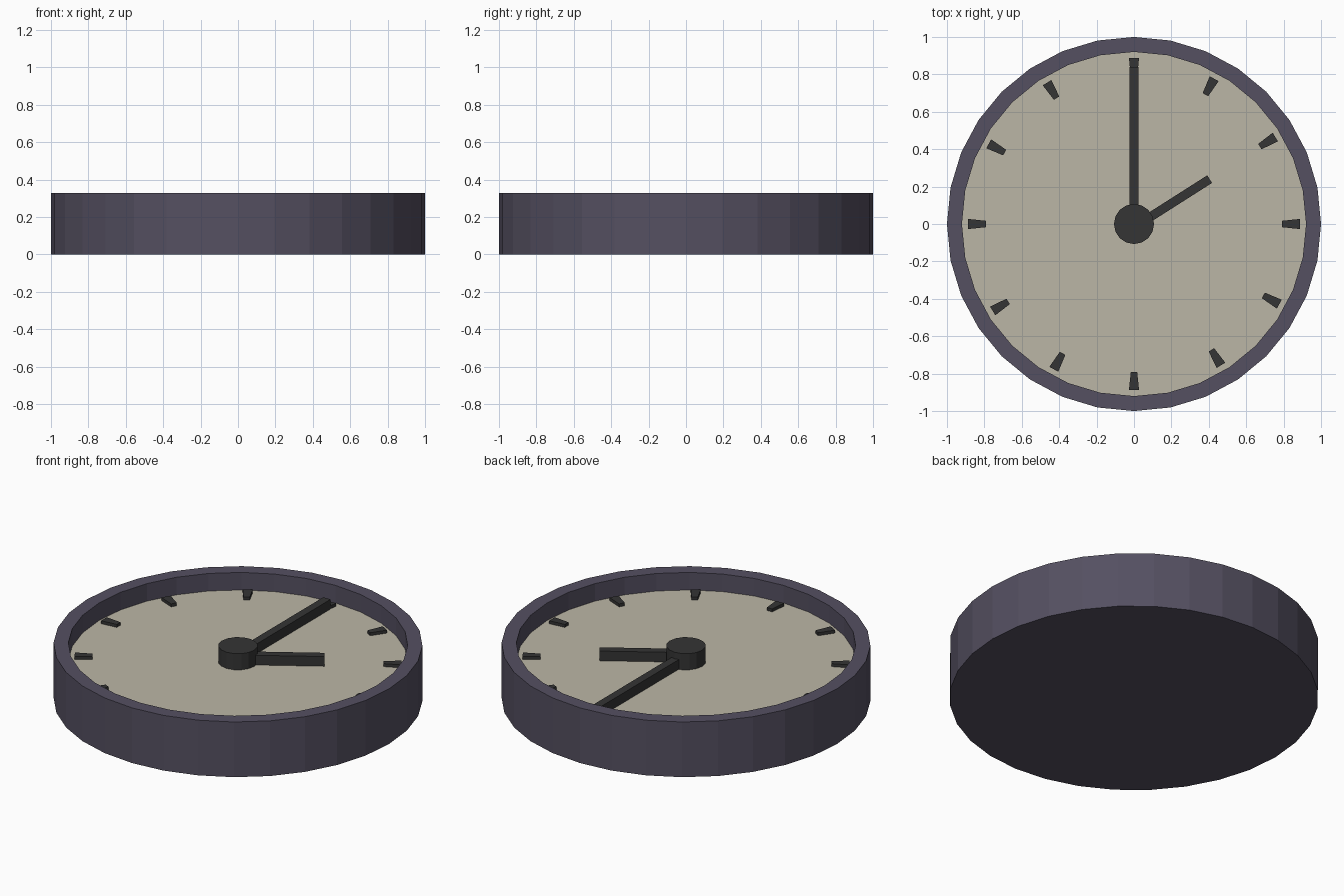
import bpy, bmesh
from math import sin, cos, radians, pi
from mathutils import Matrix

if "Cube" in bpy.data.objects:
    bpy.data.objects.remove(bpy.data.objects["Cube"])

FLOOR = 0.225   # height of the dial
TOP = 0.33      # height of the rim


def material(name, rgb):
    m = bpy.data.materials.new(name)
    m.diffuse_color = (*rgb, 1)
    m.use_nodes = True
    m.node_tree.nodes["Principled BSDF"].inputs["Base Color"].default_value = m.diffuse_color
    return m


case_mat = material("case_purple", (0.09, 0.08, 0.12))
dial_mat = material("dial_cream", (0.50, 0.47, 0.38))
dark_mat = material("dark_grey", (0.035, 0.035, 0.035))


def finish(name, bm, *mats):
    bmesh.ops.recalc_face_normals(bm, faces=bm.faces)
    mesh = bpy.data.meshes.new(name)
    bm.to_mesh(mesh)
    bm.free()
    for m in mats:
        mesh.materials.append(m)
    ob = bpy.data.objects.new(name, mesh)
    bpy.context.collection.objects.link(ob)
    return ob


def lathe(name, profile, sides, *mats):
    """Stack rings of (radius, z), closing both ends with flat caps."""
    bm = bmesh.new()
    rings = [[bm.verts.new((r * cos(2 * pi * i / sides), r * sin(2 * pi * i / sides), z))
              for i in range(sides)] for r, z in profile]
    for a, b in zip(rings, rings[1:]):
        for i in range(sides):
            j = (i + 1) % sides
            bm.faces.new((a[i], a[j], b[j], b[i]))
    bm.faces.new(rings[0][::-1])
    cap = bm.faces.new(rings[-1])
    cap.material_index = len(mats) - 1
    return finish(name, bm, *mats)


def bar(name, start, end, w0, w1, z0, z1, angle, shift=0.0):
    """Tapered bar pointing along +y, then turned clockwise by angle degrees."""
    bm = bmesh.new()
    outline = [(-w0 / 2, start), (w0 / 2, start), (w1 / 2, end), (-w1 / 2, end)]
    face = bm.faces.new([bm.verts.new((x + shift, y, z0)) for x, y in outline])
    ext = bmesh.ops.extrude_face_region(bm, geom=[face])["geom"]
    bmesh.ops.translate(bm, vec=(0, 0, z1 - z0),
                        verts=[v for v in ext if isinstance(v, bmesh.types.BMVert)])
    if face.is_valid and len(bm.faces) == 5:
        bm.faces.new([v for v in bm.verts if abs(v.co.z - z0) < 1e-6])
    bmesh.ops.transform(bm, matrix=Matrix.Rotation(radians(-angle), 4, 'Z'), verts=bm.verts)
    return finish(name, bm, dark_mat)


# Case with raised rim and recessed dial
lathe("clock_case", [(1, 0), (1, TOP), (0.92, TOP), (0.92, FLOOR)], 32, case_mat, dial_mat)

# Centre hub
lathe("hub", [(0.107, FLOOR - 0.01), (0.107, 0.322)], 16, dark_mat)

# Hands
bar("minute_hand", 0, 0.84, 0.048, 0.048, FLOOR - 0.01, 0.283, 0)
bar("hour_hand", 0, 0.47, 0.048, 0.048, FLOOR - 0.01, 0.283, 57.5, 0.015)

# Hour markers, slightly uneven within each quarter
for h in range(12):
    angle = 30 * h - (0, 1.1, 1.6)[h % 3]
    bar(f"hour_marker_{h + 1}", 0.79, 0.887, 0.034, 0.054, FLOOR - 0.01, FLOOR + 0.018, angle)
